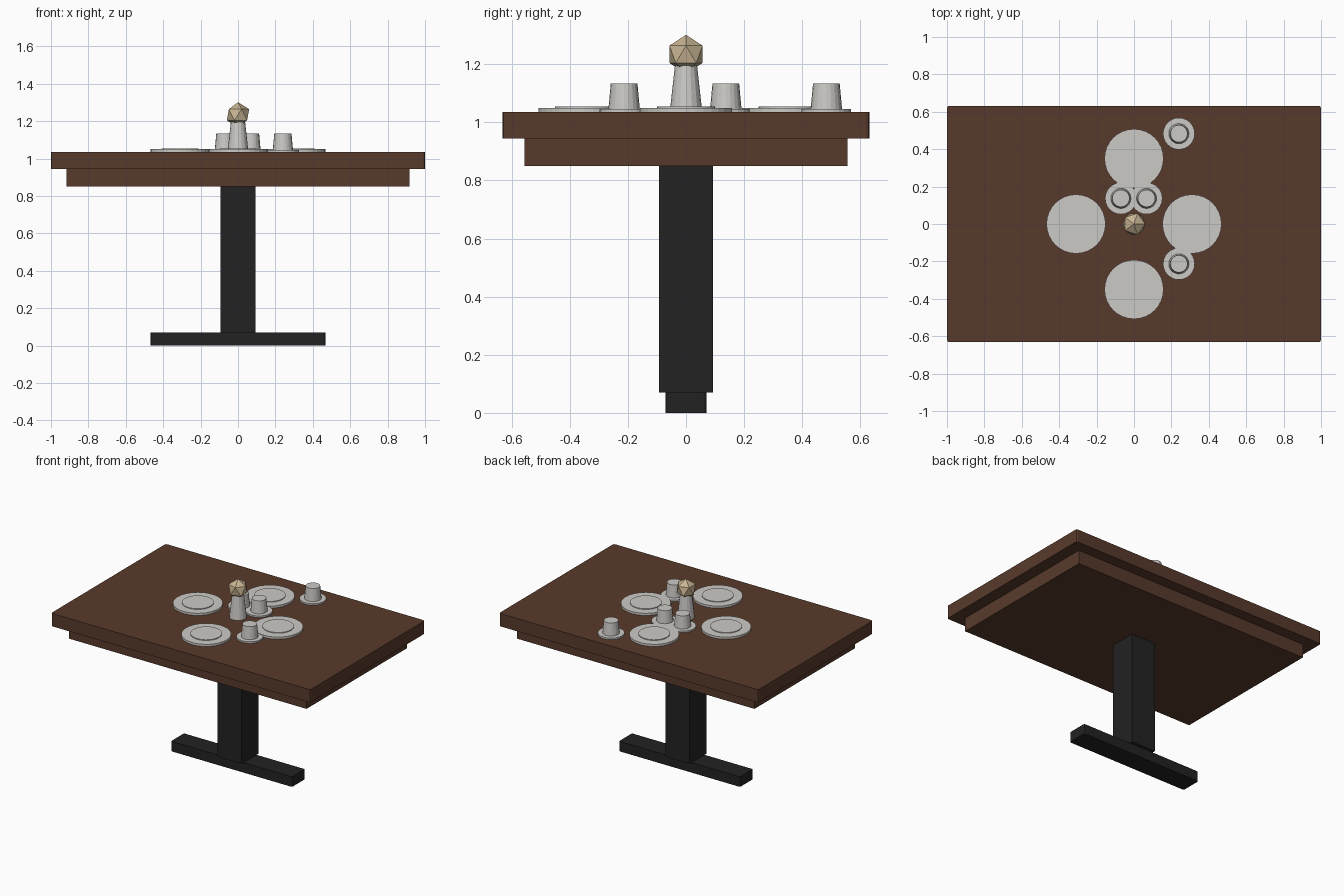
import bpy, bmesh, math
from mathutils import Matrix

if "Cube" in bpy.data.objects:
    bpy.data.objects.remove(bpy.data.objects["Cube"])


def material(name, rgb):
    m = bpy.data.materials.new(name)
    m.diffuse_color = (*rgb, 1.0)
    m.use_nodes = True
    m.node_tree.nodes["Principled BSDF"].inputs["Base Color"].default_value = m.diffuse_color
    return m


BROWN = material("brown_wood", (0.098, 0.042, 0.025))
BLACK = material("black_metal", (0.016, 0.016, 0.016))
WHITE = material("pale_ceramic", (0.60, 0.59, 0.565))
TAN = material("tan_flower", (0.58, 0.46, 0.29))


def finish(name, bm, mat):
    me = bpy.data.meshes.new(name)
    bm.to_mesh(me)
    bm.free()
    me.materials.append(mat)
    ob = bpy.data.objects.new(name, me)
    bpy.context.collection.objects.link(ob)
    return ob


def box(name, hx, hy, z0, z1, mat, chamfer=0.0):
    """Centred box; optional chamfer on its upright edges."""
    bm = bmesh.new()
    bmesh.ops.create_cube(bm, size=1, matrix=Matrix.Translation((0, 0, (z0 + z1) / 2))
                          @ Matrix.Diagonal((2 * hx, 2 * hy, z1 - z0, 1)))
    if chamfer:
        upright = [e for e in bm.edges
                   if abs(e.verts[0].co.z - e.verts[1].co.z) > 0.01]
        bmesh.ops.bevel(bm, geom=upright, offset=chamfer, segments=2,
                        profile=0.5, affect='EDGES')
    return finish(name, bm, mat)


def turned(name, x, y, profile, sides, mat):
    """Solid of revolution from (radius, z) points, closed at both ends."""
    bm = bmesh.new()
    rings = [[bm.verts.new((x + r * math.cos(2 * math.pi * i / sides),
                            y + r * math.sin(2 * math.pi * i / sides), z))
              for i in range(sides)] for r, z in profile]
    for a, b in zip(rings, rings[1:]):
        for i in range(sides):
            j = (i + 1) % sides
            bm.faces.new((a[i], a[j], b[j], b[i]))
    bm.faces.new(rings[0][::-1])
    bm.faces.new(rings[-1])
    return finish(name, bm, mat)


# Table
TOP = 1.035
box("tabletop", 1.0, 0.632, 0.945, TOP, BROWN, 0.012)
box("apron", 0.917, 0.555, 0.85, 0.945, BROWN)
box("column", 0.093, 0.093, 0.07, 0.85, BLACK)
box("foot_bar", 0.467, 0.071, 0.0, 0.07, BLACK, 0.01)

# Plates with a raised centre
for i, (x, y) in enumerate([(-0.31, 0), (0.31, 0), (0, 0.35), (0, -0.35)]):
    turned(f"plate_{i + 1}", x, y,
           [(0.158, TOP), (0.158, 1.05), (0.1, 1.05), (0.1, 1.055)], 32, WHITE)

# Cups on saucers
for i, (x, y) in enumerate([(0.24, 0.483), (0.24, -0.213), (-0.07, 0.137), (0.067, 0.137)]):
    turned(f"saucer_{i + 1}", x, y, [(0.085, TOP), (0.085, 1.046)], 24, WHITE)
    turned(f"cup_{i + 1}", x, y, [(0.054, 1.046), (0.046, 1.133)], 20, WHITE)

# Vase and faceted flower head
turned("vase", 0, 0, [(0.056, TOP), (0.037, 1.205)], 16, WHITE)
bm = bmesh.new()
bmesh.ops.create_icosphere(bm, subdivisions=1, radius=0.067,
                           matrix=Matrix.Translation((0, 0, 1.234)))
finish("flower_head", bm, TAN)
